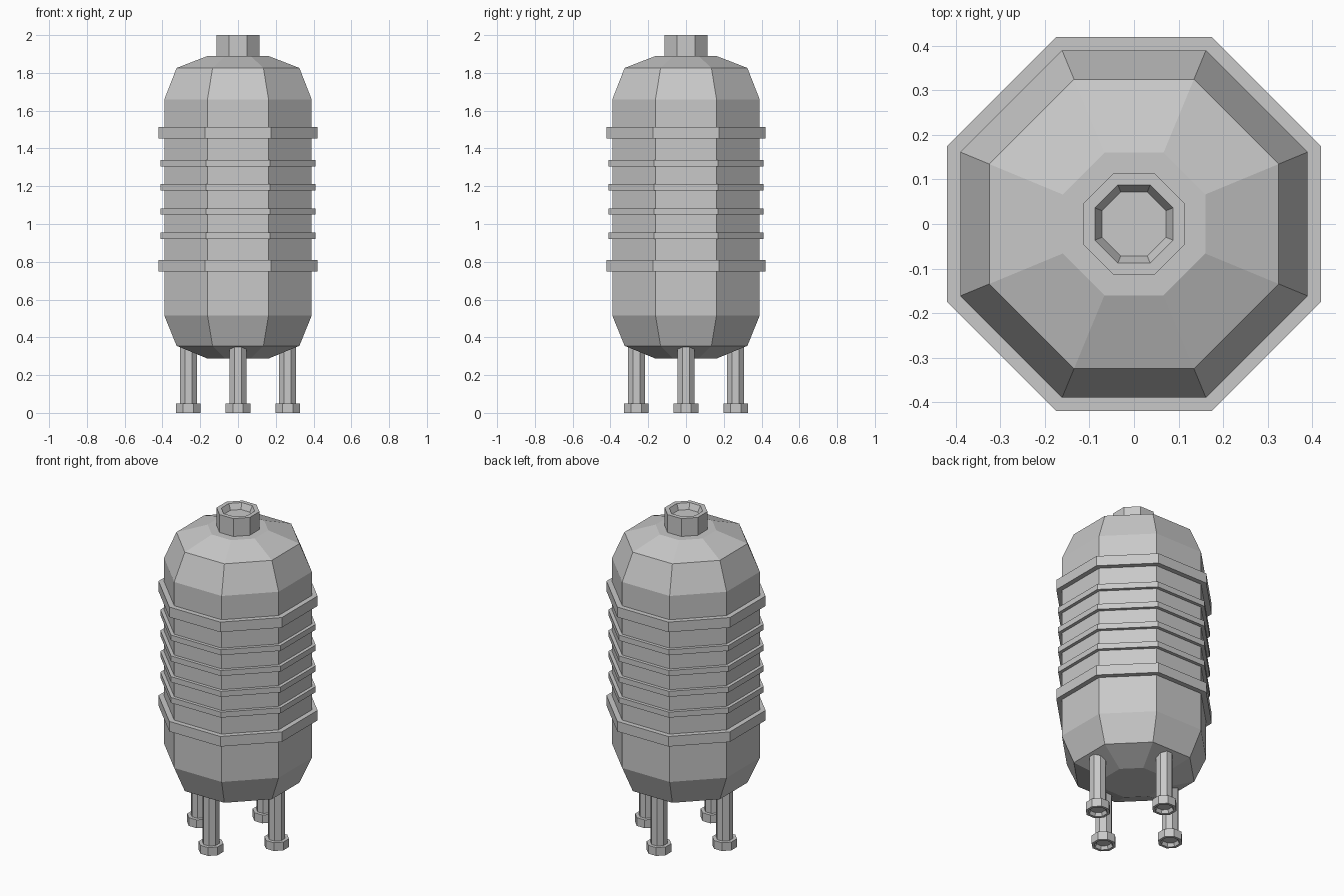
import bpy
import bmesh
from math import cos, sin, pi

if "Cube" in bpy.data.objects:
    bpy.data.objects.remove(bpy.data.objects["Cube"], do_unlink=True)

SIDES = 8

steel = bpy.data.materials.new("grey_steel")
steel.use_nodes = True
GREY = (0.58, 0.58, 0.58, 1)
steel.diffuse_color = GREY
steel.node_tree.nodes["Principled BSDF"].inputs["Base Color"].default_value = GREY


def lathe(name, profile, centre=(0, 0), closed=False):
    """Octagonal solid from (flat-to-axis radius, z) pairs, listed bottom to top on the outside."""
    bm = bmesh.new()
    rings = []
    for radius, z in profile:
        corner = radius / cos(pi / SIDES)
        angles = [(i + 0.5) * 2 * pi / SIDES for i in range(SIDES)]
        rings.append([bm.verts.new((corner * cos(a), corner * sin(a), z)) for a in angles])
    pairs = list(zip(rings, rings[1:]))
    if closed:
        pairs.append((rings[-1], rings[0]))
    else:
        bm.faces.new(rings[0][::-1])
        bm.faces.new(rings[-1])
    for low, high in pairs:
        for i in range(SIDES):
            j = (i + 1) % SIDES
            bm.faces.new((low[i], low[j], high[j], high[i]))
    bmesh.ops.recalc_face_normals(bm, faces=bm.faces)
    mesh = bpy.data.meshes.new(name)
    bm.to_mesh(mesh)
    bm.free()
    mesh.materials.append(steel)
    obj = bpy.data.objects.new(name, mesh)
    obj.location = (*centre, 0)
    bpy.context.collection.objects.link(obj)
    return obj


# Tank shell with stepped domes
lathe("tank_body", [(0.16, 0.287), (0.325, 0.355), (0.39, 0.515),
                    (0.39, 1.66), (0.325, 1.826), (0.16, 1.89)])

# Filler neck with a shallow tapered recess
lathe("filler_neck", [(0.113, 1.88), (0.113, 2.0), (0.088, 2.0), (0.072, 1.965)])


# Bands around the shell
def band(name, radius, z, height):
    low, high = z - height / 2, z + height / 2
    lathe(name, [(0.38, low), (radius, low), (radius, high), (0.38, high)], closed=True)


for name, z in (("lower", 0.779), ("upper", 1.483)):
    band(name + "_wide_band", 0.42, z, 0.062)
for i in range(4):
    band(f"thin_band_{i + 1}", 0.41, 0.938 + 0.128 * i, 0.034)

# Four legs, each with a foot hollowed from below
for i, side in enumerate(("left", "back", "right", "front")):
    centre = (0.263 * cos(i * pi / 2), 0.263 * sin(i * pi / 2))
    lathe(side + "_leg", [(0.045, 0.03), (0.045, 0.36)], centre)
    lathe(side + "_foot", [(0.041, 0.02), (0.05, 0), (0.065, 0), (0.065, 0.051)], centre)
